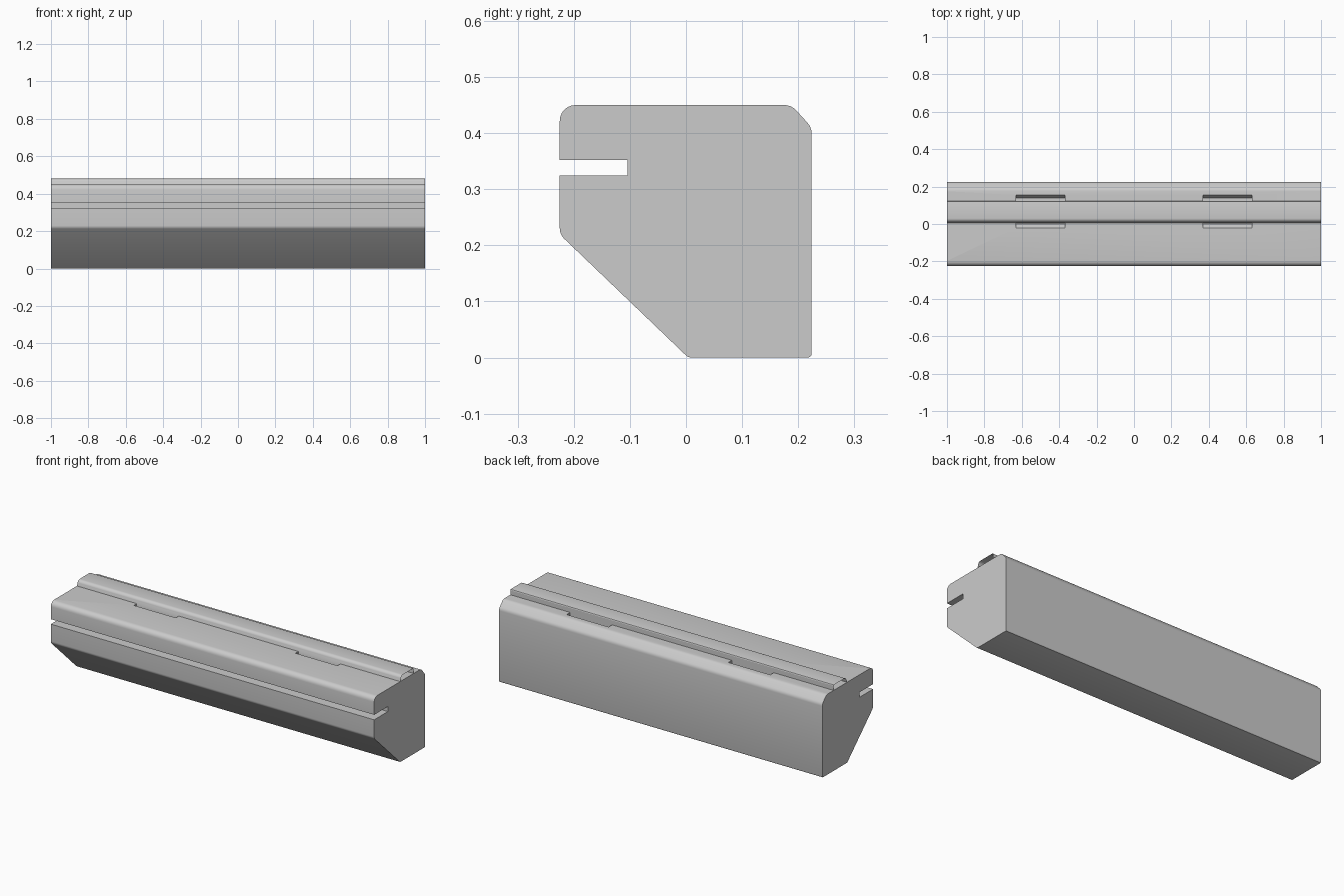
import bpy
import bmesh
import math

cube = bpy.data.objects.get("Cube")
if cube:
    bpy.data.objects.remove(cube, do_unlink=True)

grey = bpy.data.materials.new("plain grey")
grey.use_nodes = True
colour = (0.6, 0.6, 0.6, 1)
grey.diffuse_color = colour
grey.node_tree.nodes["Principled BSDF"].inputs["Base Color"].default_value = colour


def arc(y, z, r, start, end, steps=5):
    """Points of a rounded corner in the side profile."""
    angles = [math.radians(start + (end - start) * i / steps) for i in range(steps + 1)]
    return [(y + r * math.cos(a), z + r * math.sin(a)) for a in angles]


def extrude(name, profile, x0, x1, closed=True):
    """Sweep a (y, z) profile along x; an open profile gives a thin shell."""
    bm = bmesh.new()
    a, b = ([bm.verts.new((x, y, z)) for y, z in profile] for x in (x0, x1))
    count = len(profile)
    for i in range(count if closed else count - 1):
        j = (i + 1) % count
        bm.faces.new((a[i], a[j], b[j], b[i]))
    if closed:
        bm.faces.new(a)
        bm.faces.new(b)
        bmesh.ops.recalc_face_normals(bm, faces=bm.faces)
    mesh = bpy.data.meshes.new(name)
    bm.to_mesh(mesh)
    bm.free()
    mesh.materials.append(grey)
    obj = bpy.data.objects.new(name, mesh)
    bpy.context.collection.objects.link(obj)
    return obj


def smooth(obj):
    bpy.ops.object.select_all(action="DESELECT")
    obj.select_set(True)
    bpy.context.view_layer.objects.active = obj
    bpy.ops.object.shade_smooth_by_angle(angle=math.radians(30))


# Main bar: chamfered underside, front slot and eased corners
bar_profile = (
    arc(0.01, 0.015, 0.015, 225, 270, 3)
    + arc(0.217, 0.007, 0.007, 270, 360, 3)
    + arc(0.195, 0.399, 0.029, 0, 45, 4)
    + arc(0.175, 0.421, 0.029, 45, 90, 4)
    + arc(-0.197, 0.422, 0.028, 90, 180, 6)
    + [(-0.225, 0.352), (-0.104, 0.352), (-0.104, 0.324), (-0.225, 0.324)]
    + arc(-0.2, 0.23, 0.025, 180, 225, 4)
)
bar = extrude("main_bar", bar_profile, -1, 1)

# Clip pockets with sloping walls, sunk into the top on both sides
pocket_profile = [(-0.022, 0.452), (0.0, 0.425), (0.138, 0.425), (0.156, 0.452)]
for side, x in (("right", -0.5), ("left", 0.5)):
    cutter = extrude(side + "_pocket_cutter", pocket_profile, x - 0.13, x + 0.13)
    cutter.hide_render = True
    cutter.hide_set(True)
    cut = bar.modifiers.new(side + " pocket", "BOOLEAN")
    cut.operation = "DIFFERENCE"
    cut.solver = "EXACT"
    cut.object = cutter
smooth(bar)

# Thin open-ended cover along the top
cover_profile = (
    [(0.124, 0.425), (0.124, 0.475)]
    + arc(0.119, 0.475, 0.005, 0, 90, 3)
    + arc(0.03, 0.46, 0.02, 90, 180, 6)
    + [(0.005, 0.45), (0.005, 0.425)]
)
smooth(extrude("top_cover", cover_profile, -1, 1, closed=False))
